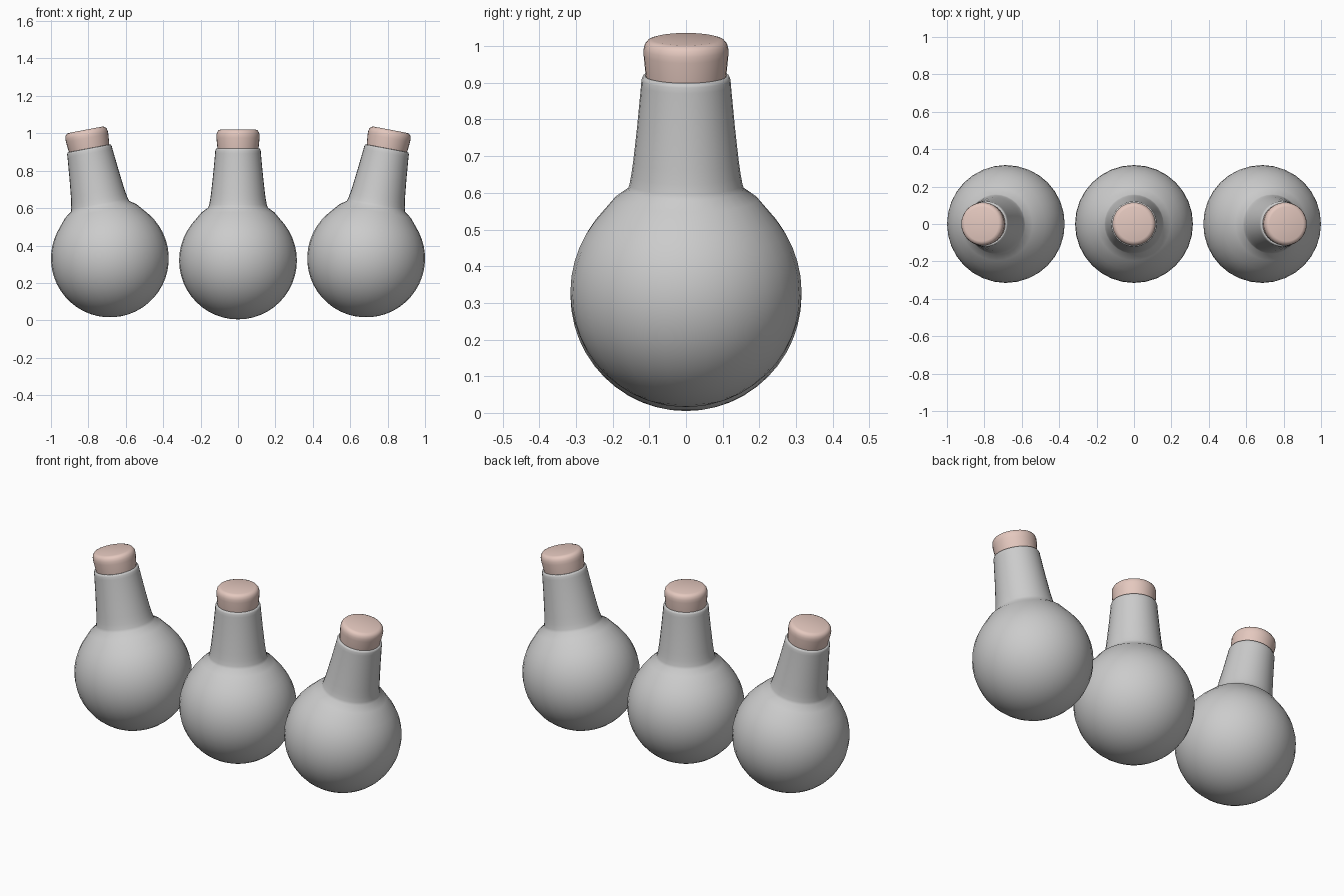
import bpy, bmesh, math
from mathutils import Matrix, Vector

if "Cube" in bpy.data.objects:
    bpy.data.objects.remove(bpy.data.objects["Cube"])

R = 0.315          # bulb radius
SEGMENTS = 32

cork_mat = bpy.data.materials.new("cork")
cork_mat.diffuse_color = (0.78, 0.58, 0.52, 1)
cork_mat.use_nodes = True
cork_mat.node_tree.nodes["Principled BSDF"].inputs["Base Color"].default_value = cork_mat.diffuse_color


def lathe(name, profile, matrix, mat=None):
    """Revolve (radius, z) points about z and place the result."""
    bm = bmesh.new()
    verts = [bm.verts.new((r, 0, z)) for r, z in profile]
    edges = [bm.edges.new(p) for p in zip(verts, verts[1:])]
    bmesh.ops.spin(bm, geom=verts + edges, cent=(0, 0, 0), axis=(0, 0, 1),
                   angle=math.tau, steps=SEGMENTS, use_duplicate=False)
    bmesh.ops.remove_doubles(bm, verts=bm.verts, dist=1e-4)
    bmesh.ops.recalc_face_normals(bm, faces=bm.faces)
    for f in bm.faces:
        f.smooth = True
    mesh = bpy.data.meshes.new(name)
    bm.to_mesh(mesh)
    bm.free()
    ob = bpy.data.objects.new(name, mesh)
    ob.matrix_world = matrix
    bpy.context.collection.objects.link(ob)
    if mat:
        mesh.materials.append(mat)


# round bulb, measured from its centre, then the flared tapering neck and lip
bulb = [(R * math.cos(a), R * math.sin(a))
        for a in (math.radians(-90 + 7.5 * i) for i in range(18))]
bulb[0] = (0, -R)
neck = [(0.195, 0.257), (0.159, 0.283), (0.154, 0.298), (0.149, 0.325),
        (0.144, 0.36), (0.133, 0.46), (0.1225, 0.572), (0.1215, 0.588),
        (0.118, 0.597), (0.112, 0.599), (0.105, 0.594), (0.105, 0.56)]

# cork stopper, slightly wider at its rounded top
stopper = [(0, 0.56), (0.105, 0.56), (0.110, 0.60), (0.1155, 0.655),
           (0.1155, 0.672), (0.112, 0.686), (0.104, 0.696),
           (0.092, 0.700), (0, 0.700)]

# three flasks, the outer two leaning away from the middle
for label, x, z, tilt in (("left", -0.685, 0.331, -10.7),
                          ("middle", 0, 0.32, 0),
                          ("right", 0.685, 0.331, 10.7)):
    place = (Matrix.Translation(Vector((x, 0, z)))
             @ Matrix.Rotation(math.radians(tilt), 4, 'Y'))
    lathe(label + "_flask", bulb + neck, place)
    lathe(label + "_stopper", stopper, place, cork_mat)
